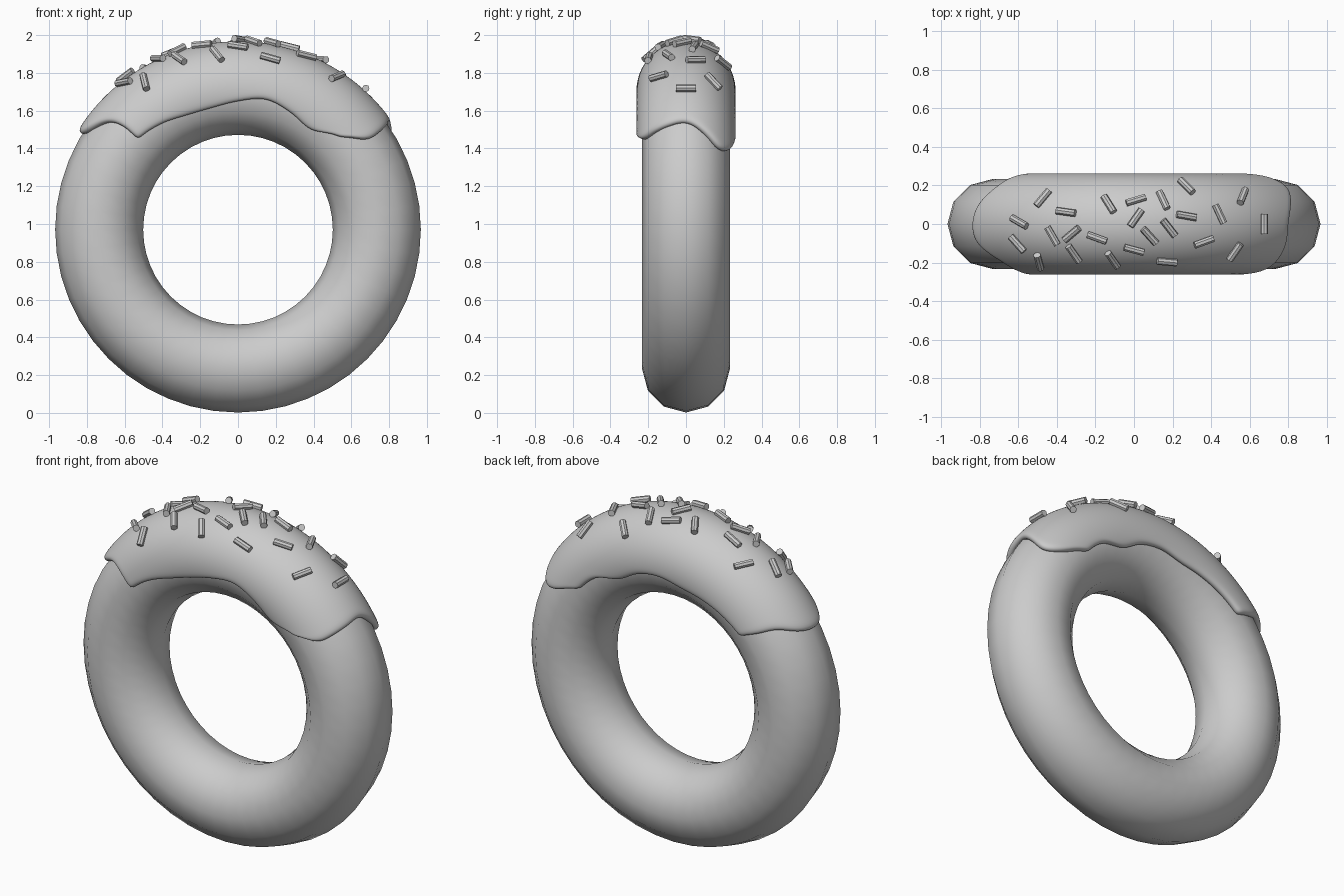
import bpy, bmesh
from math import sin, cos, radians, sqrt, pi, floor
from mathutils import Vector, Matrix

if "Cube" in bpy.data.objects:
    bpy.data.objects.remove(bpy.data.objects["Cube"], do_unlink=True)

CENTRE = 0.97    # height of the ring centre
RING = 0.735     # radius of the ring path
DOUGH = 0.233    # radius of the dough section
ICING = 0.264    # radius of the icing section

grey = bpy.data.materials.new("plain_grey")
grey.use_nodes = True
grey.diffuse_color = (0.6, 0.6, 0.6, 1)
grey.node_tree.nodes["Principled BSDF"].inputs["Base Color"].default_value = (0.6, 0.6, 0.6, 1)


def finish(bm, name):
    mesh = bpy.data.meshes.new(name)
    bm.to_mesh(mesh)
    bm.free()
    obj = bpy.data.objects.new(name, mesh)
    bpy.context.collection.objects.link(obj)
    mesh.materials.append(grey)
    return obj


def smooth_curve(values, f):
    """Catmull-Rom value at f (0 to 1) through evenly spaced values."""
    last = len(values) - 1
    i = min(int(floor(f * last)), last - 1)
    u = f * last - i
    a, b, c, d = (values[max(0, min(last, i + k))] for k in (-1, 0, 1, 2))
    return b + u / 2 * (c - a + u * (2 * a - 5 * b + 4 * c - d + u * (3 * (b - c) + d - a)))


def ring_point(theta, phi, radius):
    rho = RING + radius * cos(phi)
    return Vector((rho * sin(theta), radius * sin(phi), CENTRE + rho * cos(theta)))


# Dough ring
bpy.ops.mesh.primitive_torus_add(major_segments=48, minor_segments=12, major_radius=RING,
                                 minor_radius=DOUGH, location=(0, 0, CENTRE),
                                 rotation=(pi / 2, 0, 0))
dough = bpy.context.object
dough.name = "dough_ring"
dough.data.materials.append(grey)
dough.data.polygons.foreach_set("use_smooth", [True] * len(dough.data.polygons))

# Icing: a patch on the ring with four wavy edges, in degrees
front_edge = [95, 100, 107, 108, 103, 97, 103, 109, 91]
back_edge = [95, 98, 102, 105, 101, 102, 108, 96, 95]
left_end = [48, 55, 55.5, 55, 54.5, 58, 62, 58.5, 48]
right_end = [48, 48, 50.5, 57.5, 58.5, 57, 53, 51, 48]
COLS, ROWS = 30, 18
bm = bmesh.new()
grid = []
for i in range(COLS + 1):
    s = i / COLS
    row = []
    for j in range(ROWS + 1):
        t = j / ROWS
        theta = -smooth_curve(right_end, t) * (1 - s) + smooth_curve(left_end, t) * s
        phi = -smooth_curve(front_edge, s) * (1 - t) + smooth_curve(back_edge, s) * t
        row.append(bm.verts.new(ring_point(radians(theta), radians(phi), ICING)))
    grid.append(row)
for i in range(COLS):
    for j in range(ROWS):
        bm.faces.new((grid[i][j], grid[i + 1][j], grid[i + 1][j + 1], grid[i][j + 1]))
icing = finish(bm, "icing")
thick = icing.modifiers.new("thickness", 'SOLIDIFY')
thick.thickness = 0.045
thick.offset = -1
rounded = icing.modifiers.new("rounded_lip", 'SUBSURF')
rounded.levels = rounded.render_levels = 2
icing.data.polygons.foreach_set("use_smooth", [True] * len(icing.data.polygons))

# Sprinkles: x and y in hundredths, heading in degrees
sprinkles = [
    (-47, 13, 50), (-59, 1, -30), (-35, 6, -8), (-60, -10, -48), (-42, -6, -60),
    (-32, -5, 40), (-49, -19, -75), (-31, -15, -55), (-19, -7, -20), (-13, 10, -58),
    (1, 12, 17), (1, 3, 55), (-11, -18, -55), (0, -13, -15), (8, -6, -48),
    (18, -2, -52), (15, 12, -65), (27, 19, -45), (27, 4, -10), (44, 5, -65),
    (36, -9, 20), (17, -19, -5), (56, 14, 68), (67, 0, 90), (52, -14, 55)]
for n, (x, y, heading) in enumerate(sprinkles, 1):
    x, y = x / 100, y / 100
    bulge = sqrt(ICING ** 2 - y ** 2)
    rho = RING + bulge
    rise = sqrt(rho ** 2 - x ** 2)
    normal = Vector((bulge * x / rho, y, bulge * rise / rho)).normalized()
    along = Vector((cos(radians(heading)), sin(radians(heading)), 0))
    along.z = -along.dot(normal) / normal.z
    along.normalize()
    side = normal.cross(along)
    place = Matrix((side, normal, along)).transposed().to_4x4()
    place.translation = Vector((x, y, CENTRE + rise)) + normal * 0.01
    bm = bmesh.new()
    bmesh.ops.create_cone(bm, cap_ends=True, segments=8, radius1=0.019, radius2=0.019,
                          depth=0.105, matrix=place)
    finish(bm, f"sprinkle_{n}")
